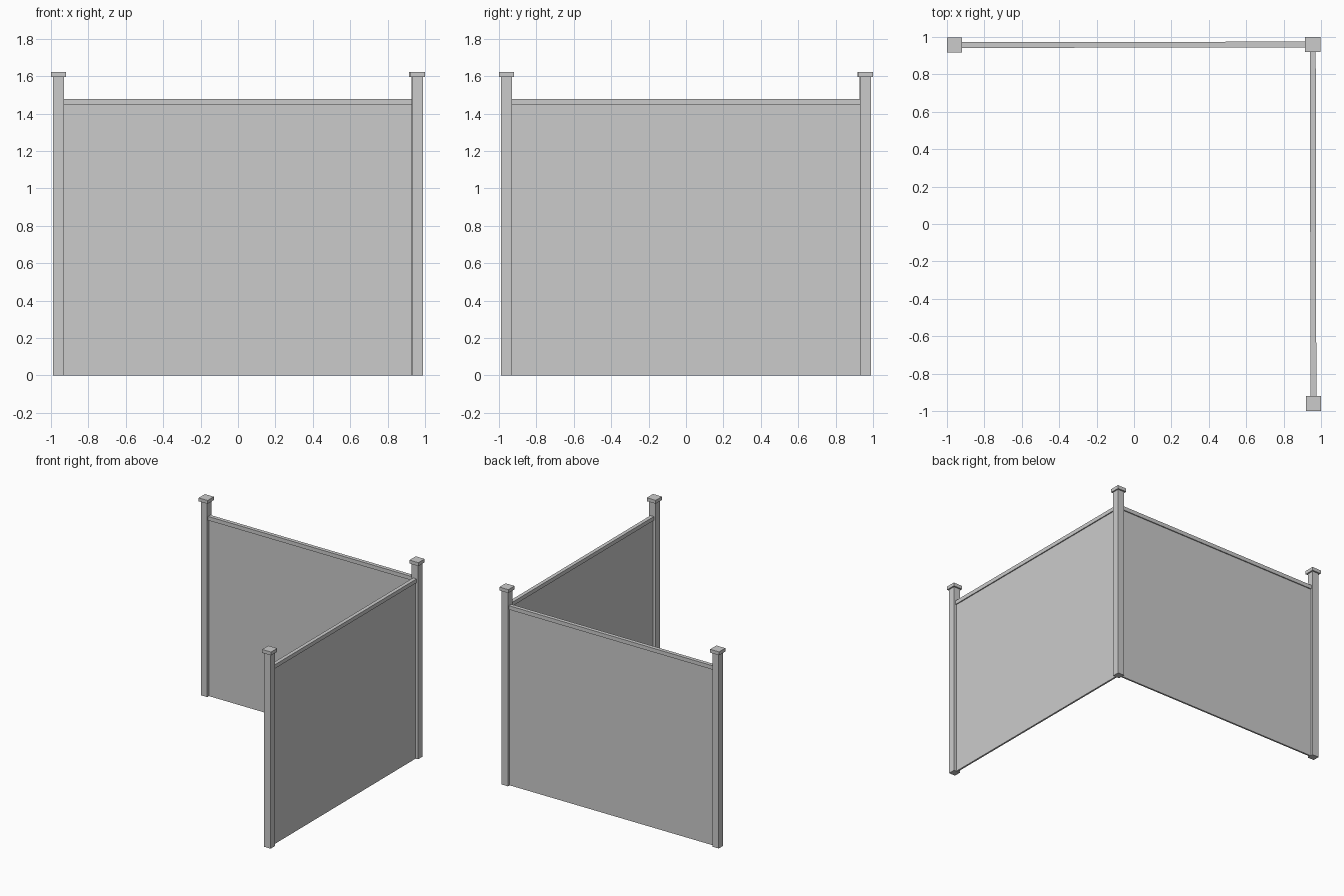
import bpy
from mathutils import Vector

if "Cube" in bpy.data.objects:
    bpy.data.objects.remove(bpy.data.objects["Cube"])

POST, CAP = 0.058, 0.081
CAP_Z, TOP_Z = 1.595, 1.623
RAIL_Z0, RAIL_Z1 = 1.447, 1.479


def box(name, center, size, angle=0.0):
    bpy.ops.mesh.primitive_cube_add(size=1, location=center, rotation=(0, 0, angle))
    ob = bpy.context.object
    ob.name = name
    ob.scale = size
    bpy.ops.object.transform_apply(location=False, rotation=False, scale=True)
    return ob


# Posts with flat caps: back left, back right corner, front right
posts = {
    "back_left": Vector((-0.959, 0.957)),
    "corner": Vector((0.956, 0.9595)),
    "front_right": Vector((0.9595, -0.9595)),
}
for name, p in posts.items():
    box(name + "_post", (p.x, p.y, CAP_Z / 2), (POST, POST, CAP_Z))
    box(name + "_cap", (p.x, p.y, (CAP_Z + TOP_Z) / 2), (CAP, CAP, TOP_Z - CAP_Z))

# Thin panels with a wider top rail, spanning between neighbouring posts
for name, a, b in (("back", "back_left", "corner"), ("side", "front_right", "corner")):
    span = posts[b] - posts[a]
    mid = (posts[a] + posts[b]) / 2
    length = span.length - POST + 0.004
    angle = Vector((span.x, span.y, 0)).to_track_quat('X', 'Z').to_euler().z
    box(name + "_panel", (mid.x, mid.y, RAIL_Z0 / 2), (length, 0.014, RAIL_Z0), angle)
    box(name + "_rail", (mid.x, mid.y, (RAIL_Z0 + RAIL_Z1) / 2),
        (length, 0.031, RAIL_Z1 - RAIL_Z0), angle)
